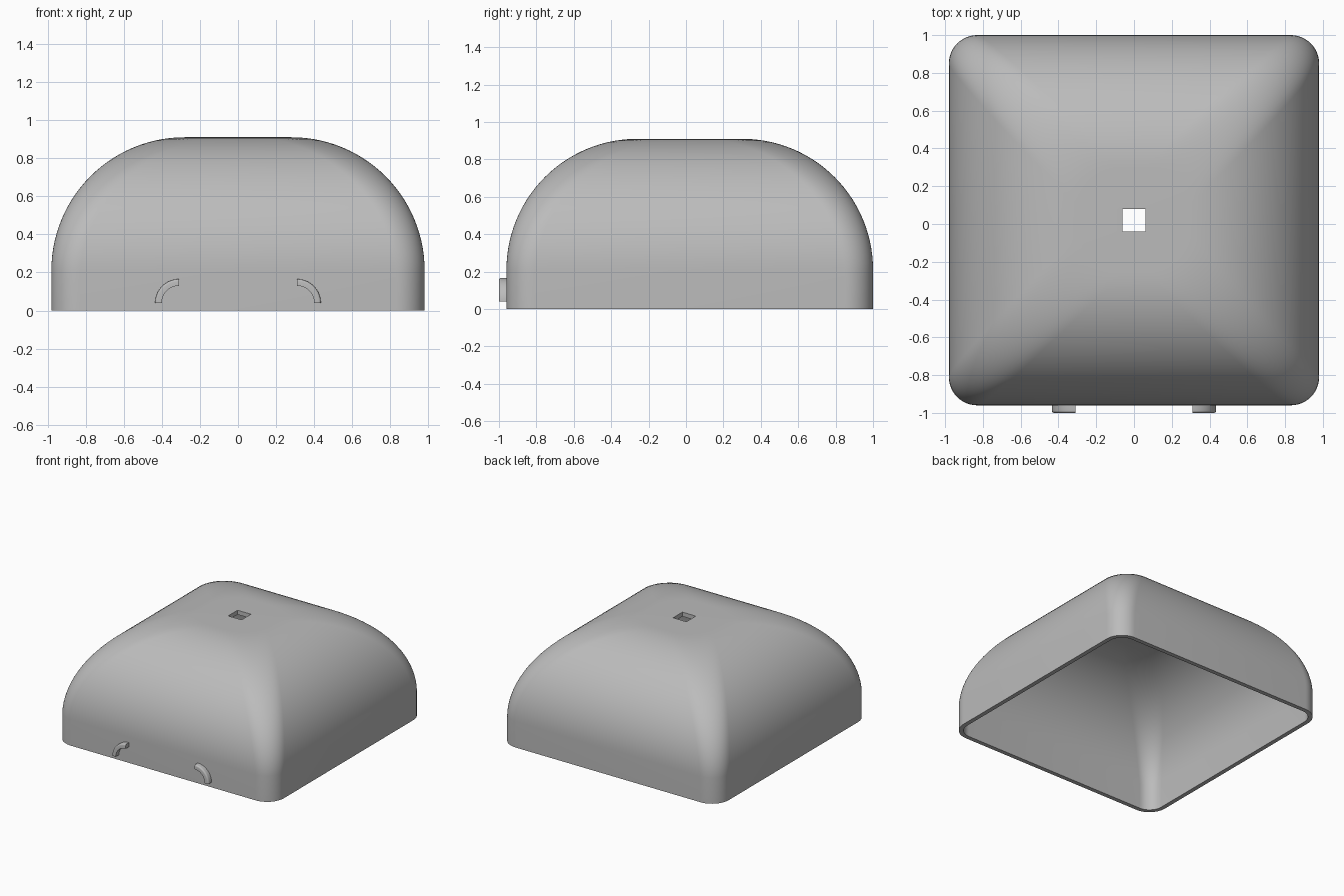
import bpy, bmesh
from math import sin, cos, pi, radians

old = bpy.data.objects.get("Cube")
if old:
    bpy.data.objects.remove(old, do_unlink=True)

HALF, HEIGHT, ROUND, WALL = 0.98, 0.91, 0.70, 0.035
CENTRE_Y = 0.02
HOLE = 0.06
ARC_STEPS, CORNER_STEPS = 28, 12

grey = bpy.data.materials.new("plain_grey")
grey.use_nodes = True
colour = (0.5, 0.5, 0.5, 1)
grey.diffuse_color = colour
grey.node_tree.nodes["Principled BSDF"].inputs["Base Color"].default_value = colour


def make_object(name, bm, angle):
    bmesh.ops.remove_doubles(bm, verts=bm.verts, dist=0.0001)
    bmesh.ops.recalc_face_normals(bm, faces=bm.faces)
    mesh = bpy.data.meshes.new(name)
    bm.to_mesh(mesh)
    bm.free()
    mesh.materials.append(grey)
    obj = bpy.data.objects.new(name, mesh)
    bpy.context.collection.objects.link(obj)
    bpy.ops.object.select_all(action='DESELECT')
    bpy.context.view_layer.objects.active = obj
    obj.select_set(True)
    bpy.ops.object.shade_smooth_by_angle(angle=radians(angle))
    return obj


def bridge(bm, a, b):
    for i in range(len(a)):
        j = (i + 1) % len(a)
        bm.faces.new((a[i], a[j], b[j], b[i]))


def rounded_square(bm, half, radius, z):
    ring = []
    for quarter, (sx, sy) in enumerate(((1, 1), (-1, 1), (-1, -1), (1, -1))):
        for k in range(CORNER_STEPS + 1):
            a = (quarter + k / CORNER_STEPS) * pi / 2
            ring.append(bm.verts.new((sx * (half - radius) + radius * cos(a),
                                      CENTRE_Y + sy * (half - radius) + radius * sin(a), z)))
    return ring


def dome_profile(inset):
    # straight wall, then a quarter round up to the flat top
    r = ROUND - inset
    corner = 0.15 - inset
    rows = [(HALF - inset, corner, 0)]
    for k in range(ARC_STEPS + 1):
        a = k / ARC_STEPS * pi / 2
        rows.append((HALF - ROUND + r * cos(a), corner + 0.07 * sin(a), HEIGHT - ROUND + r * sin(a)))
    rows.append((HOLE, 0, HEIGHT - inset))
    return rows


# hollow dome cover with a square hole in the top and an open bottom
bm = bmesh.new()
rows = dome_profile(0) + dome_profile(WALL)[::-1]
rings = [rounded_square(bm, *row) for row in rows]
for i, ring in enumerate(rings):
    bridge(bm, ring, rings[(i + 1) % len(rings)])
bmesh.ops.dissolve_degenerate(bm, dist=0.0001, edges=bm.edges)
make_object("dome_cover", bm, 35)


# quarter-round lugs on the front wall, with softened outer edges
def make_lug(name, side):
    inner, outer, soft = 0.09, 0.125, 0.012
    back, front = CENTRE_Y - HALF + 0.01, -1.0
    section = [(inner, back), (inner, front)]
    for k in range(5):
        a = k / 4 * pi / 2
        section.append((outer - soft + soft * sin(a), front + soft - soft * cos(a)))
    section.append((outer, back))
    bm = bmesh.new()
    arcs = []
    for k in range(17):
        a = k / 16 * pi / 2
        arcs.append([bm.verts.new((side * (0.31 + r * cos(a)), y, 0.04 + r * sin(a)))
                     for r, y in section])
    for a, b in zip(arcs, arcs[1:]):
        bridge(bm, a, b)
    bm.faces.new(arcs[0])
    bm.faces.new(arcs[-1])
    make_object(name, bm, 35)


make_lug("left_lug", 1)
make_lug("right_lug", -1)
